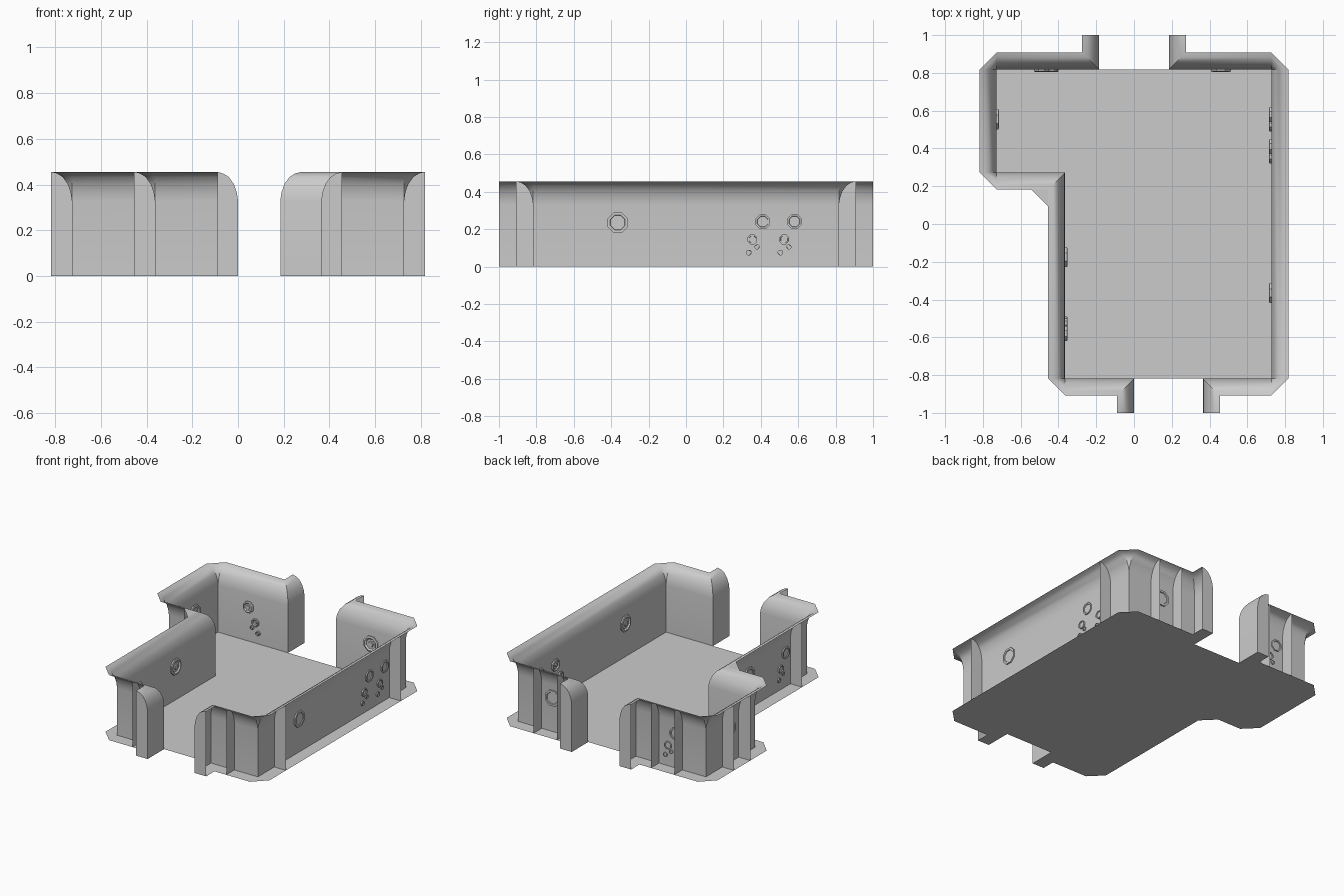
import bpy, bmesh, math
from mathutils import Vector

if "Cube" in bpy.data.objects:
    bpy.data.objects.remove(bpy.data.objects["Cube"])

LIP = 0.09
# wall cross-section: (outward offset, height)
PROFILE = [(0, 0), (0, .33), (.005, .365), (.018, .402), (.04, .433), (.064, .448), (LIP, .455)]
# inner wall lines, clockwise, from door to door
LEFT = [(0, -1), (0, -.818), (-.364, -.818), (-.364, .273), (-.727, .273),
        (-.727, .818), (-.185, .818), (-.185, 1)]
RIGHT = [(.185, 1), (.185, .818), (.727, .818), (.727, -.818), (.364, -.818), (.364, -1)]


def make_object(name, bm, smooth=False):
    bmesh.ops.remove_doubles(bm, verts=bm.verts, dist=1e-5)
    me = bpy.data.meshes.new(name)
    bm.to_mesh(me)
    bm.free()
    ob = bpy.data.objects.new(name, me)
    bpy.context.collection.objects.link(ob)
    if smooth:
        bpy.ops.object.select_all(action='DESELECT')
        ob.select_set(True)
        bpy.context.view_layer.objects.active = ob
        bpy.ops.object.shade_smooth_by_angle(angle=math.radians(30))
    return ob


def face(bm, pts):
    return bm.faces.new([bm.verts.new(p) for p in pts])


def columns(path):
    """(point, outward direction) pairs; room corners get two for a chamfer."""
    pts = [Vector(p) for p in path]
    dirs = [(b - a).normalized() for a, b in zip(pts, pts[1:])]
    outs = [Vector((-d.y, d.x)) for d in dirs]
    cols = [(pts[0], outs[0])]
    for i in range(1, len(pts) - 1):
        if dirs[i - 1].cross(dirs[i]) < 0:
            cols += [(pts[i], outs[i - 1]), (pts[i], outs[i])]
        else:
            cols.append((pts[i], outs[i - 1] + outs[i]))
    cols.append((pts[-1], outs[-1]))
    return cols


def build_wall(name, path):
    bm = bmesh.new()
    cols = columns(path)
    for (pa, na), (pb, nb) in zip(cols, cols[1:]):
        for (d0, z0), (d1, z1) in zip(PROFILE, PROFILE[1:]):
            ring = [(*(pa + na * d0), z0), (*(pa + na * d1), z1),
                    (*(pb + nb * d1), z1), (*(pb + nb * d0), z0)]
            if pa == pb and d1 == 0:
                continue
            if pa == pb and d0 == 0:
                ring = ring[:3]
            face(bm, ring)
    return make_object(name, bm, True)


build_wall("left_wall", LEFT)
build_wall("right_wall", RIGHT)

# Floor plate reaching out to the lip line, with the filled step corner
STEP = Vector((-.364 - LIP, .273 - LIP))
STEP_A, STEP_B = STEP + Vector((0, -LIP)), STEP + Vector((-LIP, 0))


def outer(path):
    res = []
    for p, n in columns(path):
        q = p + n * LIP
        res += [STEP_A, STEP_B] if (q - STEP).length < 1e-4 else [q]
    return res


outline = (outer(LEFT) + [Vector(p) for p in (LEFT[-1], LEFT[-2], RIGHT[1], RIGHT[0])]
           + outer(RIGHT) + [Vector(p) for p in (RIGHT[-1], RIGHT[-2], LEFT[1], LEFT[0])])
bm = bmesh.new()
f = face(bm, [(p.x, p.y, 0) for p in outline])
bmesh.ops.triangulate(bm, faces=[f])
bmesh.ops.recalc_face_normals(bm, faces=bm.faces)
make_object("floor", bm)

# Lip filler at the step corner
bm = bmesh.new()
face(bm, [(*p, .455) for p in (STEP, STEP_B, STEP_A)])
make_object("step_lip", bm)

# Ribs behind the walls and end caps at the doors: (x, y, outward x, outward y)
RIBS = [(0, -1, -1, 0), (-.185, 1, -1, 0), (.185, 1, 1, 0), (.364, -1, 1, 0),
        (-.182, -.818, 0, -1), (.545, -.818, 0, -1),
        (-.545, .818, 0, 1), (-.364, .818, 0, 1), (.364, .818, 0, 1), (.545, .818, 0, 1),
        (.727, -.636, 1, 0), (.727, .636, 1, 0),
        (-.727, .636, -1, 0), (-.727, .455, -1, 0),
        (-.545, .273, 0, -1), (-.364, .091, -1, 0), (-.364, -.636, -1, 0)]
bm = bmesh.new()
for x, y, nx, ny in RIBS:
    pts = [(x + nx * d, y + ny * d, z) for d, z in PROFILE]
    face(bm, pts + [(x + nx * LIP, y + ny * LIP, 0)])
make_object("wall_ribs", bm)


# Round wall fittings, lathed with eight sides
def fitting(bm, centre, inward, r):
    prof = [(0, -.004), (.7 * r, -.004), (.75 * r, -.009), (r, -.009),
            (r, .009), (.8 * r, .013), (.62 * r, .004), (.35 * r, .004), (.3 * r, .01), (0, .01)]
    side = Vector((-inward.y, inward.x, 0))

    def at(rr, h, k):
        a = math.tau * (k + .5) / 8
        return centre + inward * h + side * (rr * math.cos(a)) + Vector((0, 0, rr * math.sin(a)))
    for k in range(8):
        for (r0, h0), (r1, h1) in zip(prof, prof[1:]):
            ring = [at(r0, h0, k)]
            if r0:
                ring.append(at(r0, h0, k + 1))
            ring.append(at(r1, h1, k + 1))
            if r1:
                ring.append(at(r1, h1, k))
            face(bm, ring)


SINGLE = [(0, .235, .058)]
CLUSTER = [(0, .24, .042), (.055, .145, .028), (.03, .105, .014), (.075, .075, .016)]
# (x, y, inward x, inward y, layout)
FITTINGS = [(.727, -.365, -1, 0, SINGLE), (.727, .58, -1, 0, CLUSTER), (.727, .41, -1, 0, CLUSTER),
            (-.49, .818, 0, -1, CLUSTER), (.46, .818, 0, -1, SINGLE),
            (-.727, .555, 1, 0, SINGLE), (-.364, -.175, 1, 0, SINGLE), (-.364, -.58, 1, 0, CLUSTER)]
bm = bmesh.new()
for x, y, ix, iy, layout in FITTINGS:
    inward = Vector((ix, iy, 0))
    along = Vector((iy * -1, ix, 0))
    for u, z, r in layout:
        fitting(bm, Vector((x, y, z)) + along * u, inward, r)
bmesh.ops.remove_doubles(bm, verts=bm.verts, dist=1e-5)
bmesh.ops.recalc_face_normals(bm, faces=bm.faces)
make_object("wall_fittings", bm)
